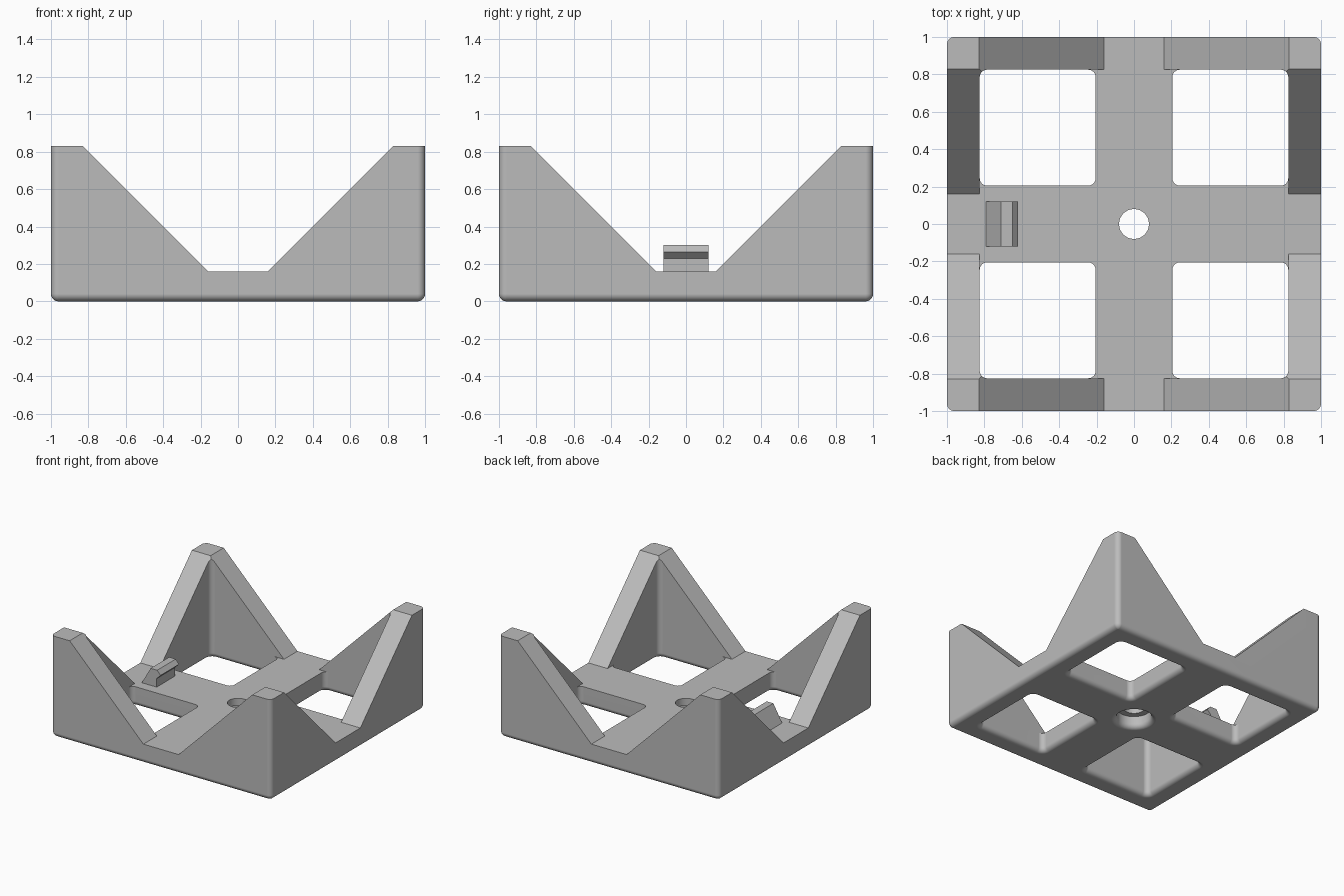
import bpy, bmesh, math

if "Cube" in bpy.data.objects:
    bpy.data.objects.remove(bpy.data.objects["Cube"], do_unlink=True)

grey = bpy.data.materials.new("light grey plastic")
grey.use_nodes = True
COLOUR = (0.5, 0.5, 0.5, 1)
grey.diffuse_color = COLOUR
grey.node_tree.nodes["Principled BSDF"].inputs["Base Color"].default_value = COLOUR

WALL = 0.825     # inner face of the side walls
FLOOR = 0.16     # top of the cross-shaped floor
HEIGHT = 0.83
FILLET = 0.04


def make_object(name, bm):
    bmesh.ops.remove_doubles(bm, verts=bm.verts, dist=1e-5)
    bmesh.ops.recalc_face_normals(bm, faces=bm.faces)
    mesh = bpy.data.meshes.new(name)
    bm.to_mesh(mesh)
    bm.free()
    mesh.materials.append(grey)
    obj = bpy.data.objects.new(name, mesh)
    bpy.context.collection.objects.link(obj)
    return obj


def loft(name, rings, cx=0, cy=0, steps=8):
    """Stack of rounded squares, each given as (half size, corner radius, z)."""
    bm = bmesh.new()
    loops = []
    for half, r, z in rings:
        loop = []
        for corner in range(4):
            mid = math.pi / 4 + corner * math.pi / 2
            sx, sy = math.copysign(1, math.cos(mid)), math.copysign(1, math.sin(mid))
            for i in range(steps + 1):
                a = corner * math.pi / 2 + i / steps * math.pi / 2
                x = cx + sx * (half - r) + r * math.cos(a)
                y = cy + sy * (half - r) + r * math.sin(a)
                loop.append(bm.verts.new((round(x, 5), round(y, 5), z)))
        loops.append(loop)
    for low, high in zip(loops, loops[1:]):
        for i in range(len(low)):
            j = (i + 1) % len(low)
            bm.faces.new((low[i], low[j], high[j], high[i]))
    bm.faces.new(loops[0])
    bm.faces.new(loops[-1])
    return make_object(name, bm)


def extrude(name, profile, half, axis):
    """Profile of (across, z) points, extruded both ways along the axis."""
    bm = bmesh.new()
    ends = []
    for d in (-half, half):
        ends.append([bm.verts.new((u, d, z) if axis == "y" else (d, u, z))
                     for u, z in profile])
    bm.faces.new(ends[0])
    bm.faces.new(ends[1])
    for i in range(len(profile)):
        j = (i + 1) % len(profile)
        bm.faces.new((ends[0][i], ends[0][j], ends[1][j], ends[1][i]))
    return make_object(name, bm)


def flare(half, r):
    """Rings for an opening whose lower rim is rounded outwards."""
    rings = [(half + FILLET, r + FILLET, -0.05)]
    for i in range(7):
        a = i / 6 * math.pi / 2
        grow = FILLET * (1 - math.sin(a))
        rings.append((half + grow, r + grow, FILLET * (1 - math.cos(a))))
    return rings


# Main block, rounded at the bottom and the upright corners
rings = []
for i in range(7):
    a = i / 6 * math.pi / 2
    r = max(FILLET * math.sin(a), 0.002)
    rings.append((1 - FILLET + r, r, FILLET * (1 - math.cos(a))))
tray = loft("tray_frame", rings + [(1, FILLET, HEIGHT)])

cutters = []

# Four windows through the floor
for sx in (-1, 1):
    for sy in (-1, 1):
        cutters.append(loft("window_cutter", flare(0.31, FILLET) + [(0.31, FILLET, 1.2)],
                            sx * 0.515, sy * 0.515))

# Space above the cross-shaped floor, and the sloped notches in the walls
space = [(-0.3, FLOOR), (0.3, FLOOR), (0.3, 1.1), (-0.3, 1.1)]
rise = 0.9 - FLOOR
notch = [(-0.16, FLOOR), (0.16, FLOOR), (0.16 + rise, 0.9), (-0.16 - rise, 0.9)]
for axis in "xy":
    cutters.append(extrude("space_cutter", space, WALL, axis))
for axis in "xy":
    cutters.append(extrude("notch_cutter", notch, 1.2, axis))

# Centre hole with a wider recess underneath
cutters.append(loft("hole_cutter", flare(0.13, 0.13) +
                    [(0.13, 0.13, 0.1), (0.08, 0.08, 0.1), (0.08, 0.08, 0.4)]))

bpy.context.view_layer.objects.active = tray
for cutter in cutters:
    cutter.hide_render = True
    mod = tray.modifiers.new("cut", "BOOLEAN")
    mod.operation = "DIFFERENCE"
    mod.solver = "EXACT"
    mod.object = cutter
    bpy.ops.object.modifier_apply(modifier=mod.name)
for cutter in cutters:
    bpy.data.objects.remove(cutter, do_unlink=True)

# Small hooked catch on the right arm of the floor
hook = [(-0.79, FLOOR - 0.01), (-0.79, FLOOR), (-0.71, 0.3), (-0.65, 0.3),
        (-0.62, 0.265), (-0.655, 0.23), (-0.655, FLOOR - 0.01)]
extrude("catch_hook", hook, 0.12, "y")

# Smooth fillets with crisp flat faces
bpy.ops.object.select_all(action="DESELECT")
tray.select_set(True)
bpy.context.view_layer.objects.active = tray
bpy.ops.object.shade_smooth_by_angle(angle=math.radians(30))
weighted = tray.modifiers.new("flat_face_normals", "WEIGHTED_NORMAL")
weighted.keep_sharp = True
